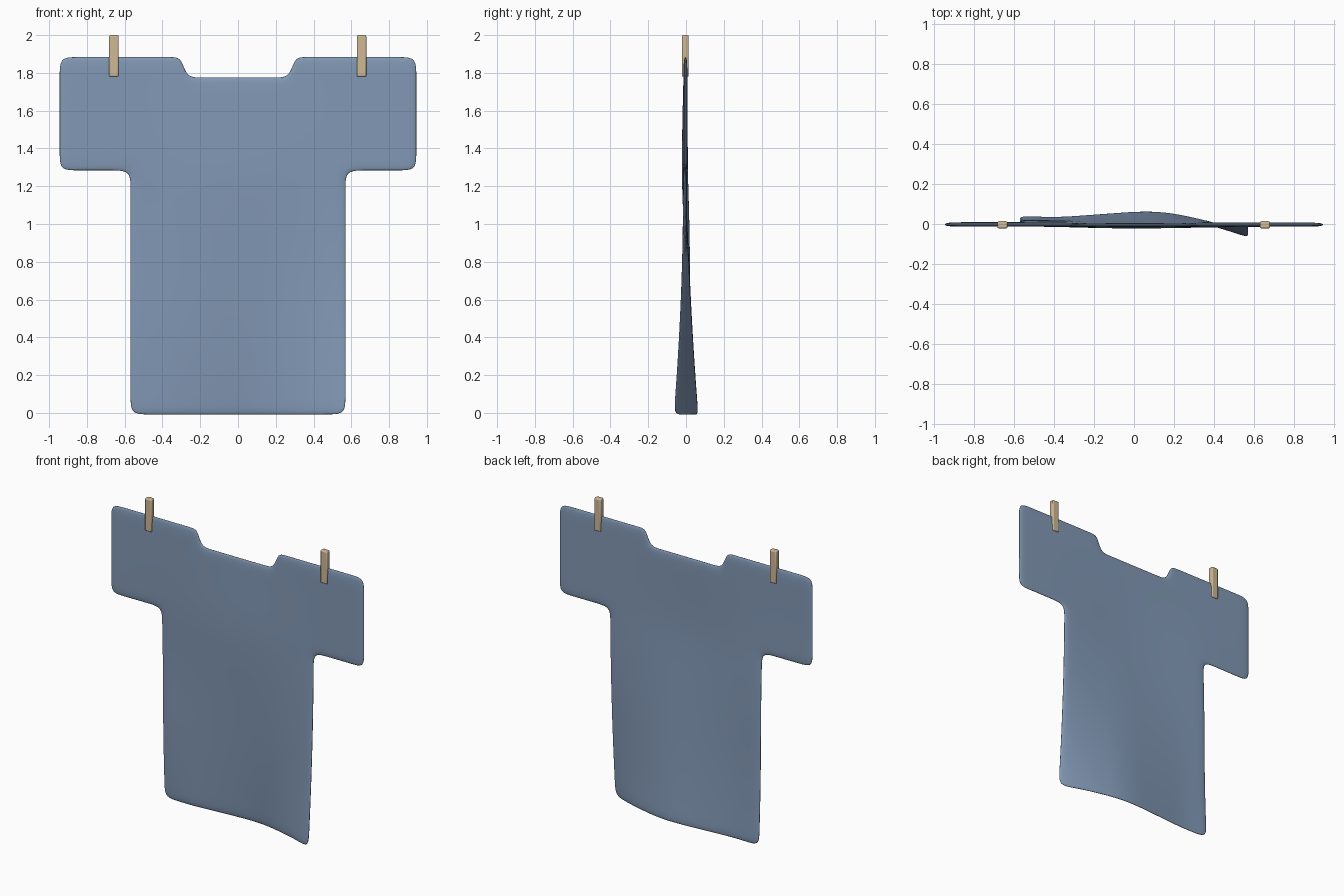
import bpy, bmesh, math

if "Cube" in bpy.data.objects:
    bpy.data.objects.remove(bpy.data.objects["Cube"])


def material(name, rgb):
    m = bpy.data.materials.new(name)
    m.diffuse_color = (*rgb, 1)
    m.use_nodes = True
    m.node_tree.nodes["Principled BSDF"].inputs["Base Color"].default_value = m.diffuse_color
    return m


BLUE = material("washed_blue", (0.225, 0.318, 0.465))
WOOD = material("peg_wood", (0.62, 0.48, 0.30))

# Cage lines: body edge, sleeve end, neck and their support lines
BODY, NECK, ARMPIT, NECK_Z, TOP = 0.573, 0.272, 1.28, 1.78, 1.888
half = [0.1, 0.2, NECK, 0.36, 0.47, BODY, 0.67, 0.85, 0.948]
xs = [-x for x in reversed(half)] + [0] + half
zs = [-0.012, 0.09, 0.25, 0.45, 0.65, 0.85, 1.05, 1.19, ARMPIT, 1.38, 1.53, 1.68, NECK_Z, TOP]

# Depth of the wavy hem from left to right
hem = [(-0.57, 0.036), (-0.4, 0.027), (-0.2, 0.042), (0, 0.057), (0.1, 0.059),
       (0.2, 0.048), (0.3, 0.026), (0.42, -0.002), (0.57, -0.06)]


def hem_depth(x):
    x = max(hem[0][0], min(hem[-1][0], x))
    for (a, ya), (b, yb) in zip(hem, hem[1:]):
        if x <= b:
            return ya + (yb - ya) * (x - a) / (b - a)
    return hem[-1][1]


def depth(x, z):
    sway = hem_depth(x) * max(0, 1 - z / 1.4) ** 2
    chest = -0.010 * math.exp(-((z - 1.3) / 0.35) ** 2) * math.exp(-(x / 0.4) ** 2)
    back = 0.011 * math.exp(-((z - 0.95) / 0.4) ** 2) * math.exp(-((x + 0.6) / 0.3) ** 2)
    return sway + chest + back - 0.003


# Shirt: T-shaped sheet of cloth, thickened and smoothed
bm = bmesh.new()
verts = {}


def corner(i, j):
    if (i, j) not in verts:
        x, z = xs[i], zs[j]
        y = depth(x, z)
        if j == len(zs) - 1 and abs(x) == NECK:
            x = math.copysign(0.298, x)      # slanted neck side
        verts[i, j] = bm.verts.new((x, y, z))
    return verts[i, j]


for i in range(len(xs) - 1):
    for j in range(len(zs) - 1):
        x, z = abs(xs[i] + xs[i + 1]) / 2, (zs[j] + zs[j + 1]) / 2
        in_shirt = x < BODY or z > ARMPIT
        in_neck = x < NECK and z > NECK_Z
        if in_shirt and not in_neck:
            f = bm.faces.new((corner(i, j), corner(i + 1, j), corner(i + 1, j + 1), corner(i, j + 1)))
            f.smooth = True
mesh = bpy.data.meshes.new("shirt")
bm.to_mesh(mesh)
bm.free()
shirt = bpy.data.objects.new("shirt", mesh)
bpy.context.collection.objects.link(shirt)
mesh.materials.append(BLUE)
thick = shirt.modifiers.new("thickness", 'SOLIDIFY')
thick.thickness = 0.02
thick.offset = 0
soft = shirt.modifiers.new("smooth", 'SUBSURF')
soft.levels = soft.render_levels = 3


# Clothes pegs gripping the sleeves
def peg(name, x):
    bpy.ops.mesh.primitive_cube_add(size=1, location=(x, -0.004, 1.89))
    o = bpy.context.object
    o.name = name
    o.scale = (0.05, 0.036, 0.22)
    bpy.ops.object.transform_apply(location=False, rotation=False, scale=True)
    o.data.materials.append(WOOD)
    b = o.modifiers.new("rounded", 'BEVEL')
    b.width = 0.007
    b.segments = 2
    bpy.ops.object.shade_smooth_by_angle()


peg("left_peg", -0.657)
peg("right_peg", 0.654)
